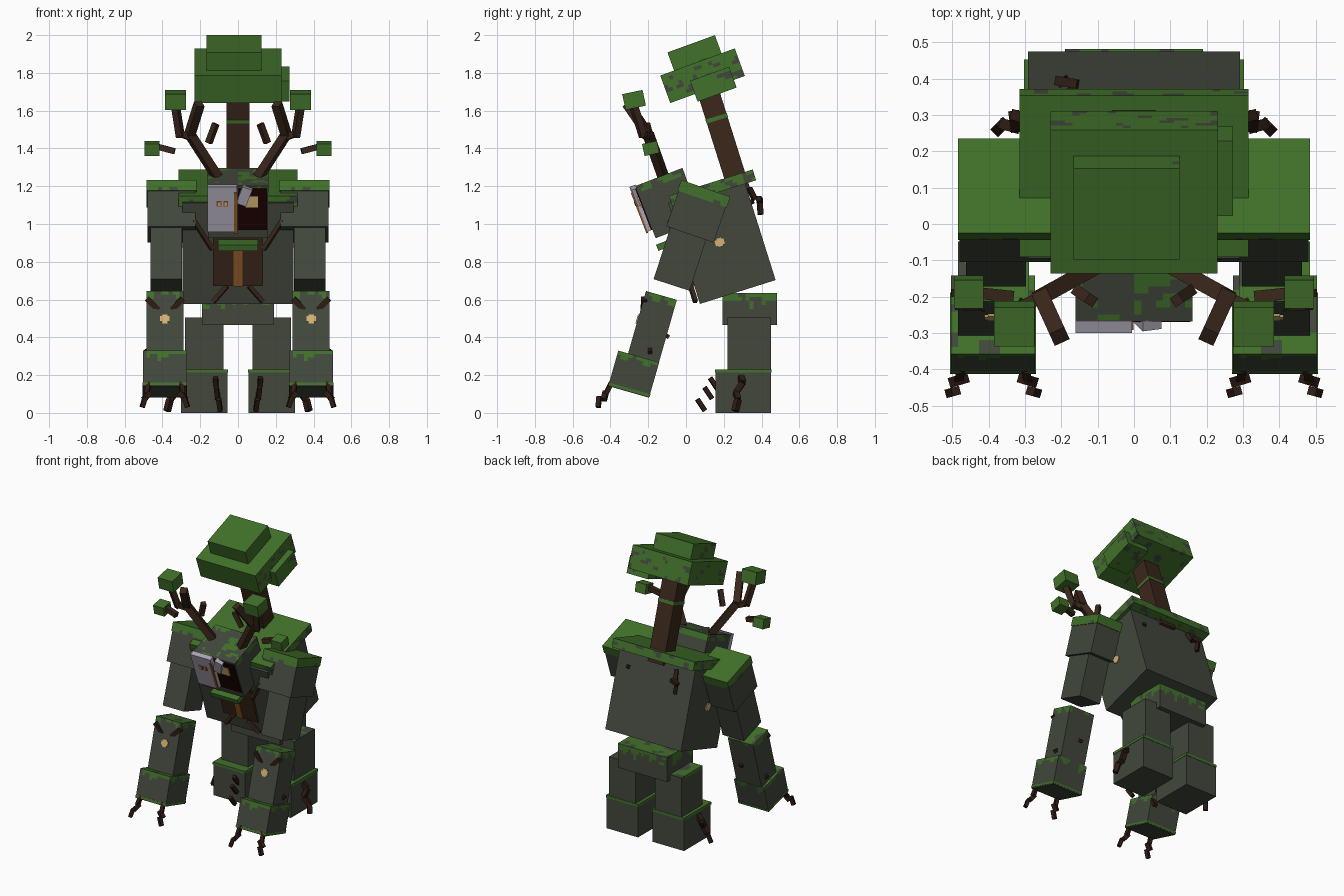
import bpy, bmesh, math
from mathutils import Vector, Matrix, noise

if "Cube" in bpy.data.objects:
    bpy.data.objects.remove(bpy.data.objects["Cube"])


def paint(name, r, g, b):
    m = bpy.data.materials.new(name)
    m.diffuse_color = [(c / 255) ** 2.2 for c in (r, g, b)] + [1]
    m.use_nodes = True
    m.node_tree.nodes["Principled BSDF"].inputs["Base Color"].default_value = m.diffuse_color
    return m


STONE = paint("stone", 68, 73, 63)
MOSS = paint("moss", 67, 112, 46)
WOOD = paint("wood", 61, 43, 33)
TWIG = paint("dark_twig", 50, 33, 27)
MASK = paint("pale_mask", 172, 165, 180)
VOID = paint("dark_hollow", 34, 8, 11)
GLOW = paint("amber_glow", 212, 176, 115)
SAP = paint("sap", 138, 88, 40)


def tilt(y, z, deg, x=0):
    """Frame at a point, tipped about the x axis (positive leans forward)."""
    return Matrix.Translation((x, y, z)) @ Matrix.Rotation(math.radians(deg), 4, 'X')


def box(name, frame, size, mats, at=(0, 0, 0), rule=None, cell=0.02, roll=0):
    """Box in a frame; a rule on local face centres picks the second material."""
    mats = mats if isinstance(mats, tuple) else (mats,)
    bm = bmesh.new()
    bmesh.ops.create_cube(bm, size=1)
    bmesh.ops.scale(bm, vec=size, verts=bm.verts)
    if rule:
        for axis in range(3):
            n = max(1, round(size[axis] / cell))
            for i in range(1, n):
                co, no = Vector(), Vector()
                co[axis] = size[axis] * (i / n - 0.5)
                no[axis] = 1
                geom = bm.verts[:] + bm.edges[:] + bm.faces[:]
                bmesh.ops.bisect_plane(bm, geom=geom, plane_co=co, plane_no=no)
        for f in bm.faces:
            f.material_index = int(rule(f.calc_center_median()))
    me = bpy.data.meshes.new(name)
    bm.to_mesh(me)
    bm.free()
    for m in mats:
        me.materials.append(m)
    ob = bpy.data.objects.new(name, me)
    ob.matrix_world = frame @ Matrix.Translation(at) @ Matrix.Rotation(roll, 4, 'Y')
    bpy.context.collection.objects.link(ob)
    return ob


def stick(name, a, b, width, mat=TWIG):
    a, b = Vector(a), Vector(b)
    d = b - a
    frame = Matrix.Translation((a + b) / 2) @ d.to_track_quat('Z', 'Y').to_matrix().to_4x4()
    box(name, frame, (width, width, d.length), mat)


def chain(name, points, width, mat=TWIG):
    for a, b in zip(points, points[1:]):
        stick(name, a, b, width, mat)


def spots(c, seed):
    return noise.noise(Vector((c.x * 16, c.y * 16, c.z * 26)) + Vector((seed, 0.4, 0.7)))


def blotch(level, seed):
    """Scattered patches of bare stone."""
    return lambda c: spots(c, seed) > level


def fringe(top, depth, bare=0.3):
    """Ragged moss hanging from the top edge, with bare spots on the top face."""
    def rule(c):
        if c.z > top - 0.001:
            return spots(c, 4) < bare
        return c.z > top - depth * (0.5 + 1.3 * noise.noise(c * 23 + Vector((3.1, 1.7, top))))
    return rule


# Torso with mossy back slab
torso = tilt(0.190, 0.907, 17.5)
box("torso", torso, (0.585, 0.42, 0.56), STONE)
box("torso_moss", torso, (0.63, 0.465, 0.06), (MOSS, STONE), (0, 0.038, 0.285),
    lambda c: c.z < 0.029 and blotch(0.25, 2)(c))

# Hollow belly trunk with sap line and roots
box("belly_trunk", torso, (0.265, 0.03, 0.33), WOOD, (0, -0.21, -0.012))
box("belly_sap", torso, (0.045, 0.008, 0.24), SAP, (0, -0.228, -0.055))
for s in (-1, 1):
    stick("belly_branch", (s * 0.135, -0.035, 0.865), (s * 0.235, -0.085, 1.02), 0.022, WOOD)
    stick("belly_root", (s * 0.06, 0.025, 0.67), (s * 0.13, 0.05, 0.59), 0.022, WOOD)
    # Glowing spot on each flank
    box("flank_glow", torso, (0.008, 0.05, 0.03), GLOW, (s * 0.296, -0.012, 0.0))
    box("flank_glow_tall", torso, (0.009, 0.03, 0.05), GLOW, (s * 0.296, -0.012, 0.0))

# Pelvis
box("pelvis", tilt(0.337, 0.55, 0), (0.38, 0.29, 0.17), (STONE, MOSS),
    rule=fringe(0.085, 0.075, 0.2))

# Head block with moss, chin and broken mask
head = tilt(-0.09, 1.11, 21)
box("head", head, (0.32, 0.265, 0.295), STONE)
box("head_moss", head, (0.322, 0.267, 0.04), (MOSS, STONE), (0, 0, 0.129),
    lambda c: spots(c, 9) > (-0.12 if c.z > 0.019 else 0.1))
box("chin_moss", tilt(-0.115, 0.888, 21), (0.21, 0.08, 0.035), MOSS)
box("mask_half", head, (0.155, 0.035, 0.255), MASK, (-0.083, -0.148, 0.028))
box("face_hollow", head, (0.155, 0.012, 0.235), VOID, (0.077, -0.134, 0.018))
box("mask_shard", head, (0.055, 0.03, 0.10), MASK, (0.033, -0.146, 0.098), roll=0.35)
box("mask_crack", head, (0.018, 0.01, 0.23), SAP, (-0.011, -0.164, 0.008))
box("open_eye", head, (0.065, 0.008, 0.065), GLOW, (0.073, -0.142, 0.063))
for x in (-0.10, -0.065):
    box("mask_eye", head, (0.026, 0.006, 0.03), SAP, (x, -0.167, 0.062))
    box("mask_eye_light", head, (0.013, 0.006, 0.024), GLOW, (x, -0.169, 0.062))

# Tree growing from the back
trunk = tilt(0.20, 1.44, 17.5)
box("tree_trunk", trunk, (0.12, 0.115, 0.56), WOOD)
box("trunk_moss_band", trunk, (0.124, 0.119, 0.022), MOSS, (0, 0, 0.125))
box("crown_base", tilt(0.0875, 1.785, 20), (0.46, 0.42, 0.155), (MOSS, STONE),
    rule=lambda c: c.z < 0.06 and c.y > -0.2 and blotch(0.34, 5)(c))
box("crown_top", tilt(0.047, 1.90, 20, -0.021), (0.292, 0.267, 0.115), (MOSS, STONE),
    rule=lambda c: c.z < 0.05 and c.y > -0.12 and blotch(0.33, 8)(c))
box("crown_side", tilt(0.145, 1.74, 20, 0.19), (0.165, 0.22, 0.117), (MOSS, STONE),
    rule=lambda c: c.z < 0.03 and blotch(0.34, 12)(c))

# Twigs on the back
stick("back_twig", (-0.16, 0.335, 1.19), (-0.175, 0.365, 1.13), 0.026)
stick("back_twig", (-0.155, 0.385, 1.135), (-0.215, 0.395, 1.12), 0.026)
stick("back_twig", (-0.20, 0.39, 1.12), (-0.19, 0.395, 1.05), 0.024)
stick("back_stub", (0.2, 0.335, 1.11), (0.21, 0.355, 1.12), 0.022)

for s in (-1, 1):
    # Shoulder, cap and upper arm
    shoulder = tilt(0.055, 1.044, -19, s * 0.352)
    box("shoulder", shoulder, (0.256, 0.265, 0.21), STONE)
    box("shoulder_moss", shoulder, (0.266, 0.275, 0.06), (MOSS, STONE), (0, 0, 0.123),
        lambda c: c.z < 0.0 and blotch(0.15, 15)(c))
    box("upper_arm", tilt(-0.03, 0.82, -18, s * 0.38), (0.165, 0.2, 0.30), STONE)

    # Forearm, cuff and claws
    arm = tilt(-0.188, 0.42, -16, s * 0.387)
    box("forearm", arm, (0.195, 0.17, 0.42), (STONE, MOSS), rule=fringe(0.21, 0.035, 0.15))
    cuff = tilt(-0.277, 0.205, -16, s * 0.388)
    box("cuff", cuff, (0.232, 0.225, 0.195), (STONE, MOSS), rule=fringe(0.0975, 0.04, 0.05))
    box("cuff_moss_rim", cuff, (0.236, 0.229, 0.014), MOSS, (0, 0, -0.085))
    for x, out in ((0.475, 0.03), (0.30, -0.03)):
        stick("claw_base", (s * x, -0.395, 0.16), (s * (x + out * 0.2), -0.425, 0.10), 0.024)
        stick("claw_middle", (s * (x - out * 0.3), -0.425, 0.11),
              (s * (x + out * 0.8), -0.435, 0.07), 0.028)
        stick("claw_tip", (s * (x + out * 0.5), -0.46, 0.085),
              (s * (x + out * 1.1), -0.465, 0.03), 0.024)
    # Glow and sprouts on the forearm
    box("forearm_glow", arm, (0.05, 0.008, 0.03), GLOW, (0, -0.087, 0.055))
    box("forearm_glow_tall", arm, (0.03, 0.009, 0.05), GLOW, (0, -0.087, 0.055))
    for k in (-1, 1):
        stick("forearm_sprout", (s * 0.387 + k * 0.035, -0.225, 0.545),
              (s * 0.387 + k * 0.095, -0.222, 0.605), 0.03)
    stick("forearm_knot", (s * 0.47, -0.19, 0.34), (s * 0.495, -0.19, 0.32), 0.022)
    stick("forearm_back_knot", (s * 0.36, -0.105, 0.41), (s * 0.36, -0.09, 0.40), 0.022)

    # Leg, foot and foot roots
    box("thigh", tilt(0.335, 0.365, 0, s * 0.178), (0.205, 0.23, 0.28), (STONE, MOSS),
        rule=lambda c: c.z > 0.115 and c.y > -0.114 and spots(c, 6) > 0.05)
    box("foot", tilt(0.303, 0.107, 0, s * 0.178), (0.245, 0.295, 0.215), STONE)
    box("foot_moss_rim", tilt(0.303, 0.222, 0, s * 0.178), (0.25, 0.3, 0.018), MOSS)
    for x, y, z in ((0.12, 0.148, 0.155), (0.115, 0.118, 0.105), (0.102, 0.08, 0.042)):
        stick("front_root", (s * x, y - 0.02, z + 0.03), (s * (x - 0.008), y + 0.02, z - 0.03), 0.024)
    chain("side_root", [(s * 0.295, 0.29, 0.19), (s * 0.33, 0.30, 0.16), (s * 0.325, 0.265, 0.11),
                        (s * 0.36, 0.275, 0.07), (s * 0.375, 0.26, 0.01)], 0.03)

    # Antler branches with leaf blocks
    chain("antler", [(s * 0.11, -0.12, 1.25), (s * 0.255, -0.20, 1.475), (s * 0.205, -0.31, 1.635)],
          0.045, WOOD)
    stick("antler_fork", (s * 0.305, -0.225, 1.46), (s * 0.33, -0.275, 1.62), 0.036, WOOD)
    stick("antler_link", (s * 0.25, -0.20, 1.46), (s * 0.315, -0.23, 1.48), 0.034, WOOD)
    box("antler_leaves", tilt(-0.275, 1.657, 12, s * 0.33), (0.112, 0.11, 0.085), MOSS)
    stick("side_sprig", (s * 0.335, -0.20, 1.385), (s * 0.43, -0.19, 1.41), 0.032, WOOD)
    box("side_leaves", tilt(-0.187, 1.40, 12, s * 0.455), (0.08, 0.08, 0.065), MOSS)
    stick("inner_sprig", (s * 0.155, -0.185, 1.43), (s * 0.118, -0.21, 1.53), 0.03, WOOD)
